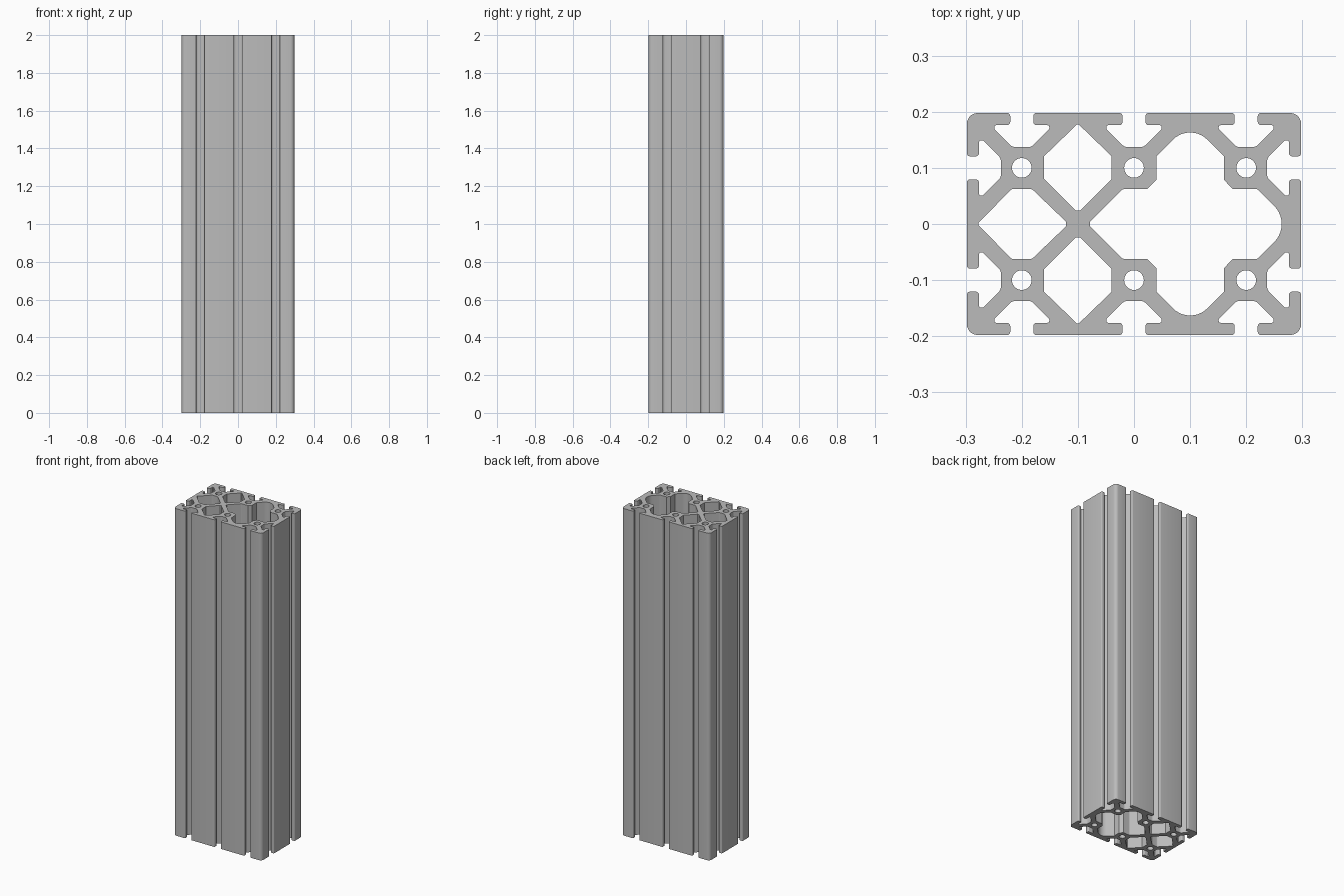
import bpy, bmesh, math
from mathutils import Vector

cube = bpy.data.objects.get("Cube")
if cube:
    bpy.data.objects.remove(cube, do_unlink=True)

HALF_X, HALF_Y, HEIGHT = 0.298, 0.198, 2.0
PITCH = 0.2
HOLE_R = 0.0175

# T-slot half section: distance from slot axis, depth, corner radius
SLOT = [(0.0205, 0, 0.006), (0.0205, 0.022, 0.006), (0.049, 0.022, 0.003),
        (0.049, 0.029, 0.003), (0.017, 0.061, 0.015)]


def fillet(corners, steps=5):
    """Round every (x, y, radius) corner of a closed outline."""
    out = []
    n = len(corners)
    for i, (x, y, r) in enumerate(corners):
        p = Vector((x, y))
        if r == 0:
            out.append(p)
            continue
        a = Vector(corners[i - 1][:2]) - p
        b = Vector(corners[(i + 1) % n][:2]) - p
        half = a.angle(b) / 2
        cut = min(r / math.tan(half), a.length * 0.49, b.length * 0.49)
        r = cut * math.tan(half)
        a.normalize()
        b.normalize()
        centre = p + (a + b).normalized() * (r / math.sin(half))
        start, end = p + a * cut - centre, p + b * cut - centre
        sweep = start.angle(end)
        for k in range(steps + 1):
            t = k / steps
            out.append(centre + (start * math.sin((1 - t) * sweep)
                                 + end * math.sin(t * sweep)) / math.sin(sweep))
    return out


def outer_outline():
    """Walk the four sides, cutting a T-slot at each slot axis."""
    sides = [((0, -HALF_Y), (1, 0), HALF_X, (-PITCH, 0, PITCH)),
             ((HALF_X, 0), (0, 1), HALF_Y, (-PITCH / 2, PITCH / 2)),
             ((0, HALF_Y), (-1, 0), HALF_X, (-PITCH, 0, PITCH)),
             ((-HALF_X, 0), (0, -1), HALF_Y, (-PITCH / 2, PITCH / 2))]
    pts = []
    for mid, along, half, axes in sides:
        mid, along = Vector(mid), Vector(along)
        inward = Vector((-along.y, along.x))
        pts.append((*(mid - along * half), 0.02))
        for axis in axes:
            section = [(-s, d, r) for s, d, r in SLOT] + SLOT[::-1]
            for s, d, r in section:
                pts.append((*(mid + along * (axis + s) + inward * d), r))
    return fillet(pts)


def mirrored_y(half):
    """Close an upper half outline with its mirror image."""
    return half + [(x, -y, r) for x, y, r in reversed(half)]


# Left diamond cavity
left_cavity = fillet(mirrored_y([
    (-0.277, 0.002, 0), (-0.218, 0.0625, 0.01),
    (-0.182, 0.0625, 0.01), (-0.121, 0.004, 0)]))

# Diamond cavity between the first two columns, upper and lower
upper_cavity = fillet([
    (-0.102, 0.177, 0), (-0.098, 0.177, 0), (-0.04, 0.121, 0),
    (-0.04, 0.08, 0), (-0.096, 0.024, 0), (-0.104, 0.024, 0),
    (-0.16, 0.08, 0), (-0.16, 0.121, 0)])
lower_cavity = [Vector((p.x, -p.y)) for p in upper_cavity]

# Large right cavity with rounded lobes
large_cavity = fillet(mirrored_y([
    (-0.078, 0.004, 0), (-0.02, 0.0625, 0.01), (0.024, 0.0625, 0),
    (0.04, 0.079, 0), (0.04, 0.121, 0), (0.082, 0.163, 0.045),
    (0.118, 0.163, 0.045), (0.16, 0.121, 0), (0.16, 0.079, 0),
    (0.176, 0.0625, 0), (0.22, 0.0625, 0.01), (0.263, 0.019, 0.045)]))

# Round bores in every slot core
bores = [[Vector((cx + HOLE_R * math.cos(a), cy + HOLE_R * math.sin(a)))
          for a in (k * math.tau / 32 for k in range(32))]
         for cx in (-PITCH, 0, PITCH) for cy in (-PITCH / 2, PITCH / 2)]

# Filled section extruded to full height
curve = bpy.data.curves.new("profile_section", 'CURVE')
curve.dimensions = '2D'
curve.fill_mode = 'BOTH'
curve.extrude = HEIGHT / 2
for loop in [outer_outline(), left_cavity, upper_cavity, lower_cavity,
             large_cavity] + bores:
    spline = curve.splines.new('POLY')
    spline.points.add(len(loop) - 1)
    for point, p in zip(spline.points, loop):
        point.co = (p.x, p.y, 0, 1)
    spline.use_cyclic_u = True
helper = bpy.data.objects.new("profile_section", curve)
bpy.context.collection.objects.link(helper)
bpy.context.view_layer.update()
mesh = bpy.data.meshes.new_from_object(
    helper.evaluated_get(bpy.context.evaluated_depsgraph_get()))
bpy.data.objects.remove(helper, do_unlink=True)

# Weld caps to walls and stand on the floor
bm = bmesh.new()
bm.from_mesh(mesh)
bmesh.ops.remove_doubles(bm, verts=bm.verts, dist=0.00005)
bmesh.ops.translate(bm, verts=bm.verts, vec=(0, 0, HEIGHT / 2))
bmesh.ops.recalc_face_normals(bm, faces=bm.faces)
bm.to_mesh(mesh)
bm.free()

# Aluminium colour
grey = bpy.data.materials.new("aluminium_grey")
grey.use_nodes = True
colour = (0.5, 0.5, 0.5, 1)
grey.diffuse_color = colour
grey.node_tree.nodes["Principled BSDF"].inputs["Base Color"].default_value = colour
mesh.materials.clear()
mesh.materials.append(grey)

extrusion = bpy.data.objects.new("slotted_extrusion", mesh)
bpy.context.collection.objects.link(extrusion)
bpy.ops.object.select_all(action='DESELECT')
extrusion.select_set(True)
bpy.context.view_layer.objects.active = extrusion
bpy.ops.object.shade_smooth_by_angle(angle=math.radians(30))
